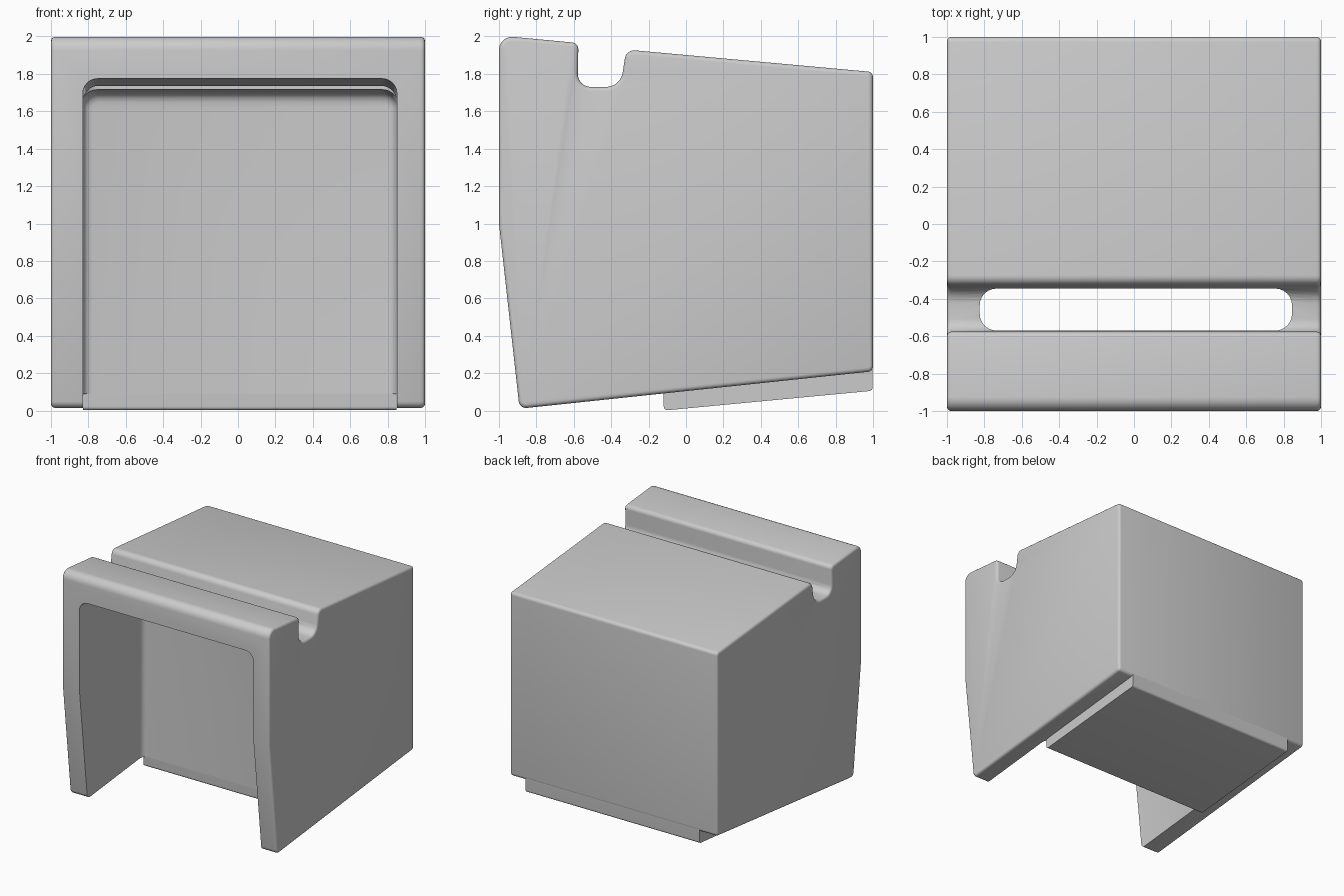
import bpy, bmesh, math
from mathutils import Vector

cube = bpy.data.objects.get("Cube")
if cube:
    bpy.data.objects.remove(cube, do_unlink=True)

SLOPE = -0.09  # fall of the top and of the recess ceiling towards the back


def rounded(corners, steps=6):
    """Turn (u, v, radius) corners into a filleted outline."""
    out = []
    for i, (u, v, r) in enumerate(corners):
        p = Vector((u, v))
        if r == 0:
            out.append(p)
            continue
        a = (Vector(corners[i - 1][:2]) - p).normalized()
        b = (Vector(corners[(i + 1) % len(corners)][:2]) - p).normalized()
        half = a.angle(b) / 2
        centre = p + (a + b).normalized() * r / math.sin(half)
        start = (p + a * r / math.tan(half) - centre).normalized()
        end = (p + b * r / math.tan(half) - centre).normalized()
        for k in range(steps + 1):
            out.append(centre + start.slerp(end, k / steps).normalized() * r)
    return out


def extrude(name, outline, place, lo, hi, bevel=0, ends=(True, True)):
    """Extrude an outline from lo to hi and round the chosen end rims."""
    bm = bmesh.new()
    a, b = ([bm.verts.new(place(p, d)) for p in outline] for d in (lo, hi))
    caps = [bm.faces.new(a[::-1]), bm.faces.new(b)]
    for i in range(len(a)):
        j = (i + 1) % len(a)
        bm.faces.new((a[i], a[j], b[j], b[i]))
    bm.normal_update()
    if bm.calc_volume(signed=True) < 0:
        bmesh.ops.reverse_faces(bm, faces=bm.faces[:])
    if bevel:
        rims = [e for f, use in zip(caps, ends) if use for e in f.edges]
        bmesh.ops.bevel(bm, geom=rims, offset=bevel, segments=3,
                        profile=0.5, affect='EDGES')
    mesh = bpy.data.meshes.new(name)
    bm.to_mesh(mesh)
    bm.free()
    obj = bpy.data.objects.new(name, mesh)
    bpy.context.collection.objects.link(obj)
    return obj


def cut(target, tool):
    tool.hide_render = True
    mod = target.modifiers.new("Cut", 'BOOLEAN')
    mod.object, mod.operation, mod.solver = tool, 'DIFFERENCE', 'EXACT'
    bpy.context.view_layer.objects.active = target
    bpy.ops.object.modifier_apply(modifier=mod.name)
    bpy.data.objects.remove(tool, do_unlink=True)


def along_x(p, d):
    return (d, p.x, p.y)


# Outer body: side profile with leaning front, sloping top and cross slot
side = rounded([
    (-0.89, 0.01, 0.04), (1, 0.21, 0.03), (1, 1.81, 0.03),
    (-0.32, 1.93, 0.05), (-0.35, 1.73, 0.09), (-0.58, 1.73, 0.07),
    (-0.575, 1.965, 0.035), (-1, 2.005, 0.07), (-1, 1.0, 0)])
body = extrude("block_body", side, along_x, -1, 1, 0.022)

# Front recess, open below, with a sloping ceiling and rounded back rim
arch = rounded([(-0.83, -0.5, 0), (0.85, -0.5, 0),
                (0.85, 1.685, 0.08), (-0.83, 1.685, 0.08)])
cut(body, extrude("recess_cutter", arch,
                  lambda p, d: (p.x, d, p.y + SLOPE * d), -1.2, -0.12,
                  0.05, (False, True)))

# Opening from the cross slot down into the recess
slot = rounded([(-0.825, -0.57, 0.09), (0.845, -0.57, 0.09),
                (0.845, -0.345, 0.09), (-0.825, -0.345, 0.09)])
cut(body, extrude("slot_cutter", slot, lambda p, d: (p.x, p.y, d), 1.6, 1.85))

# Lower core that hangs beneath the side walls
base = rounded([(-0.119, 0, 0.02), (0.998, 0.106, 0.02),
                (0.998, 0.4, 0), (-0.119, 0.4, 0)])
core = extrude("lower_core", base, along_x, -0.828, 0.848)

bpy.ops.object.select_all(action='DESELECT')
for part in (body, core):
    part.select_set(True)
bpy.context.view_layer.objects.active = body
bpy.ops.object.shade_smooth_by_angle(angle=math.radians(35))
